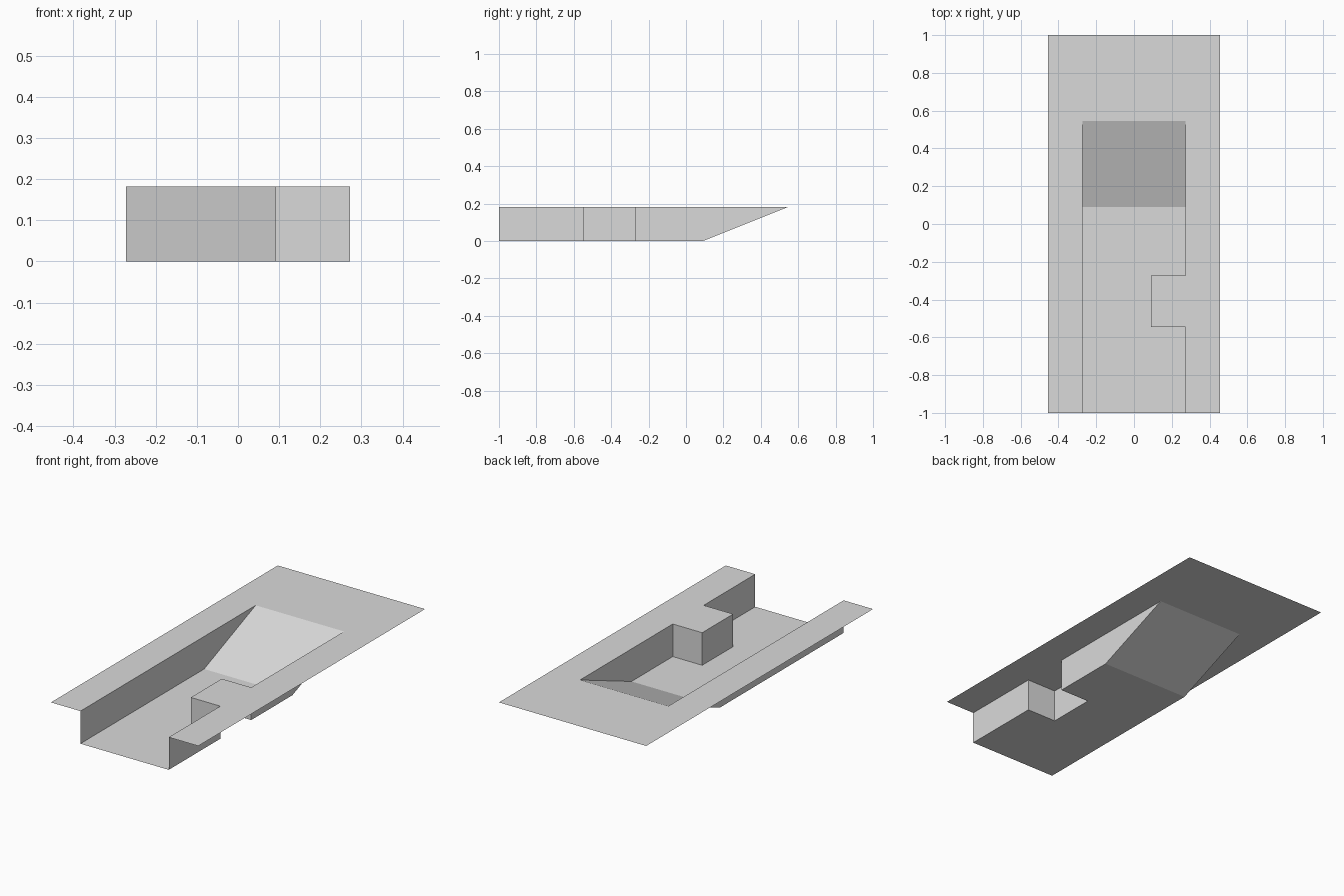
import bpy

default_cube = bpy.data.objects.get("Cube")
if default_cube:
    bpy.data.objects.remove(default_cube, do_unlink=True)

U = 1 / 11          # layout module
TOP = 2             # deck height in modules

grey = bpy.data.materials.new("light grey")
grey.use_nodes = True
colour = (0.7, 0.7, 0.7, 1)
grey.diffuse_color = colour
grey.node_tree.nodes["Principled BSDF"].inputs["Base Color"].default_value = colour


def sheet(name, polygons):
    """Make an open, flat-shaded surface from polygons given in modules."""
    verts, faces = [], []
    for poly in polygons:
        faces.append(range(len(verts), len(verts) + len(poly)))
        verts += [(x * U, y * U, z * U) for x, y, z in poly]
    mesh = bpy.data.meshes.new(name)
    mesh.from_pydata(verts, [], [list(f) for f in faces])
    mesh.materials.append(grey)
    obj = bpy.data.objects.new(name, mesh)
    bpy.context.collection.objects.link(obj)
    return obj


# Channel outline, from the front left side round the notch and ramp
def channel(ramp_y, z):
    plan = [(3, -11), (3, -6), (1, -6), (1, -3), (3, -3), (3, ramp_y),
            (-3, ramp_y), (-3, -11)]
    return [(x, y, z) for x, y in plan]


low = channel(1, 0)
high = channel(6, TOP)

# Recessed floor
sheet("channel_floor", [low])

# Side walls and sloping ramp bridge the lower and upper outlines
bridge = [[low[i], high[i], high[i + 1], low[i + 1]] for i in range(len(low) - 1)]
ramp = bridge.pop(5)
sheet("channel_walls", bridge)
sheet("ramp", [ramp])

# Flat deck surrounding the channel
outer = [(5, -11, TOP), (5, 11, TOP), (-5, 11, TOP), (-5, -11, TOP)]
sheet("deck", [outer + high[::-1]])
